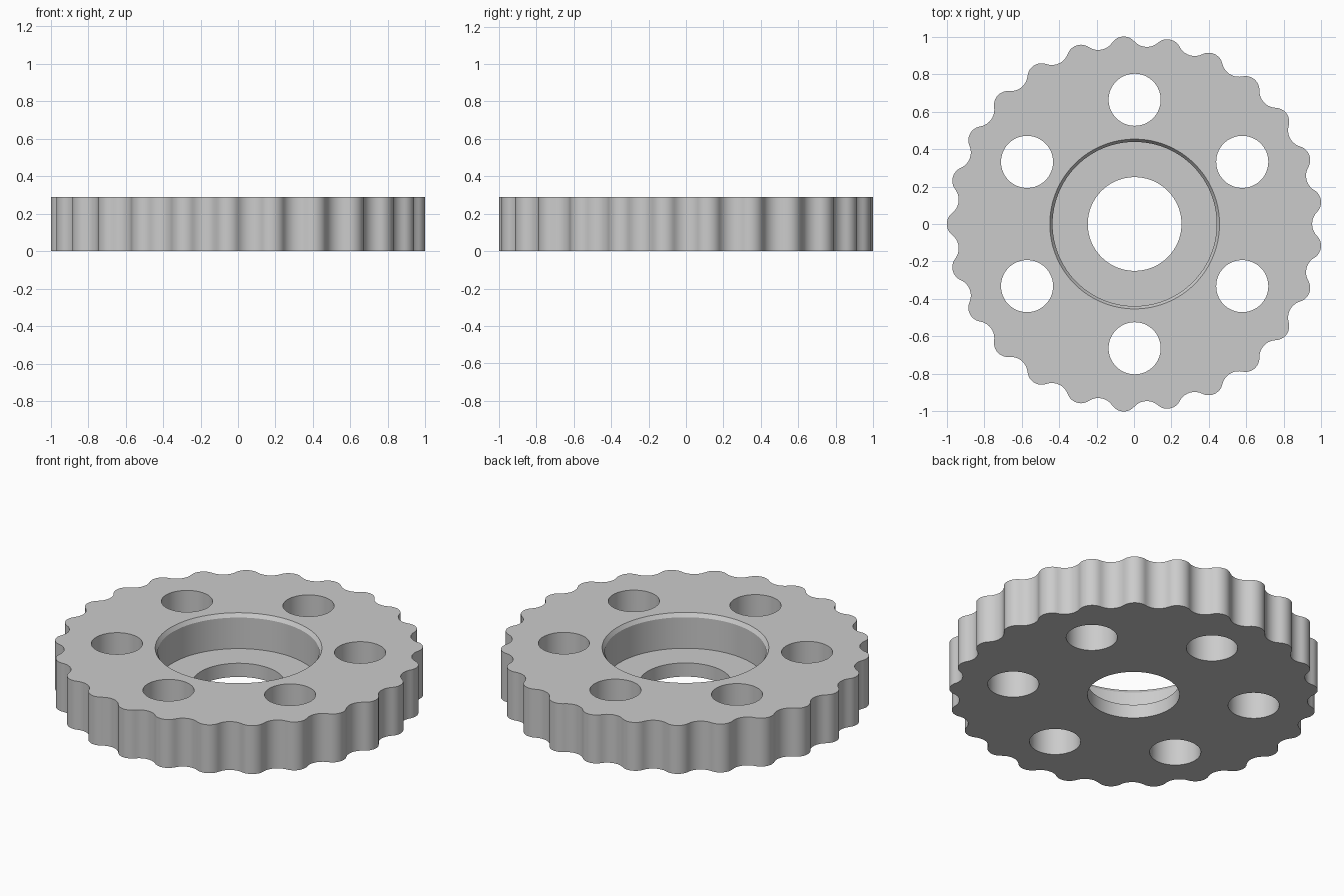
import bpy, bmesh
from math import sin, cos, pi, sqrt, atan2, radians

cube = bpy.data.objects.get("Cube")
if cube:
    bpy.data.objects.remove(cube, do_unlink=True)

TEETH, HEIGHT = 25, 0.29
TIP, TOOTH_R, ROOT = 1.002, 0.075, 0.947
SHIFT = 0.0035          # odd tooth count: hub sits slightly off the bounding centre

grey = bpy.data.materials.new("plain grey")
grey.use_nodes = True
colour = (0.6, 0.6, 0.6, 1)
grey.diffuse_color = colour
grey.node_tree.nodes["Principled BSDF"].inputs["Base Color"].default_value = colour


def make_object(name, bm):
    bmesh.ops.recalc_face_normals(bm, faces=bm.faces)
    mesh = bpy.data.meshes.new(name)
    bm.to_mesh(mesh)
    bm.free()
    ob = bpy.data.objects.new(name, mesh)
    bpy.context.collection.objects.link(ob)
    return ob


def wheel_outline():
    """Alternating tangent arcs: round teeth joined by round valleys."""
    half = pi / TEETH
    tooth_c = TIP - TOOTH_R
    side, mid = tooth_c * sin(half), tooth_c * cos(half)
    # valley radius that is tangent to both teeth and bottoms out at ROOT
    gap = ROOT - mid
    valley_r = (side**2 + gap**2 - TOOTH_R**2) / (2 * (TOOTH_R - gap))
    rise = gap + valley_r
    valley_c = ROOT + valley_r
    lean = atan2(side, rise)            # contact angle seen from the valley axis
    sweep = lean + half                 # half sweep of the tooth arc
    pts = []
    for i in range(TEETH):
        a = pi + 2 * half * i
        for k in range(13):
            t = a + sweep * (k / 6 - 1)
            pts.append((tooth_c * cos(a) + TOOTH_R * cos(t),
                        tooth_c * sin(a) + TOOTH_R * sin(t)))
        v = a + half
        for k in range(1, 10):
            t = v + pi + lean * (1 - k / 5)
            pts.append((valley_c * cos(v) + valley_r * cos(t),
                        valley_c * sin(v) + valley_r * sin(t)))
    return pts


def turned_cutter(name, profile, x=0, y=0, sides=96):
    """Stack of rings (radius, z) capped at both ends."""
    bm = bmesh.new()
    rings = [[bm.verts.new((x + r * cos(2 * pi * i / sides),
                            y + r * sin(2 * pi * i / sides), z))
              for i in range(sides)] for r, z in profile]
    for low, high in zip(rings, rings[1:]):
        for i in range(sides):
            j = (i + 1) % sides
            bm.faces.new((low[i], low[j], high[j], high[i]))
    bm.faces.new(rings[0])
    bm.faces.new(rings[-1])
    return make_object(name, bm)


# Scalloped wheel body
bm = bmesh.new()
base = bm.faces.new([bm.verts.new((x + SHIFT, y, 0)) for x, y in wheel_outline()])
top = bmesh.ops.extrude_face_region(bm, geom=[base])
bmesh.ops.translate(bm, vec=(0, 0, HEIGHT),
                    verts=[g for g in top["geom"] if isinstance(g, bmesh.types.BMVert)])
wheel = make_object("scalloped_wheel", bm)

# Stepped centre bore with chamfered rim
over = HEIGHT + 0.1
cutters = [turned_cutter("bore_cutter", [
    (0.25, -0.1), (0.25, 0.082), (0.438, 0.082), (0.438, HEIGHT - 0.022),
    (0.453, HEIGHT), (0.453, over)], SHIFT)]

# Six through holes
for i in range(6):
    a = radians(30 + 60 * i)
    cutters.append(turned_cutter("hole_cutter", [(0.139, -0.1), (0.139, over)],
                                 SHIFT + 0.663 * cos(a), 0.663 * sin(a), 64))

bpy.ops.object.select_all(action='DESELECT')
wheel.select_set(True)
bpy.context.view_layer.objects.active = wheel
for cutter in cutters:
    cutter.hide_render = True
    mod = wheel.modifiers.new("cut", 'BOOLEAN')
    mod.operation, mod.solver, mod.object = 'DIFFERENCE', 'EXACT', cutter
    bpy.ops.object.modifier_apply(modifier=mod.name)
for cutter in cutters:
    bpy.data.objects.remove(cutter, do_unlink=True)

wheel.data.materials.clear()
wheel.data.materials.append(grey)
bpy.ops.object.shade_smooth_by_angle(angle=radians(30))
